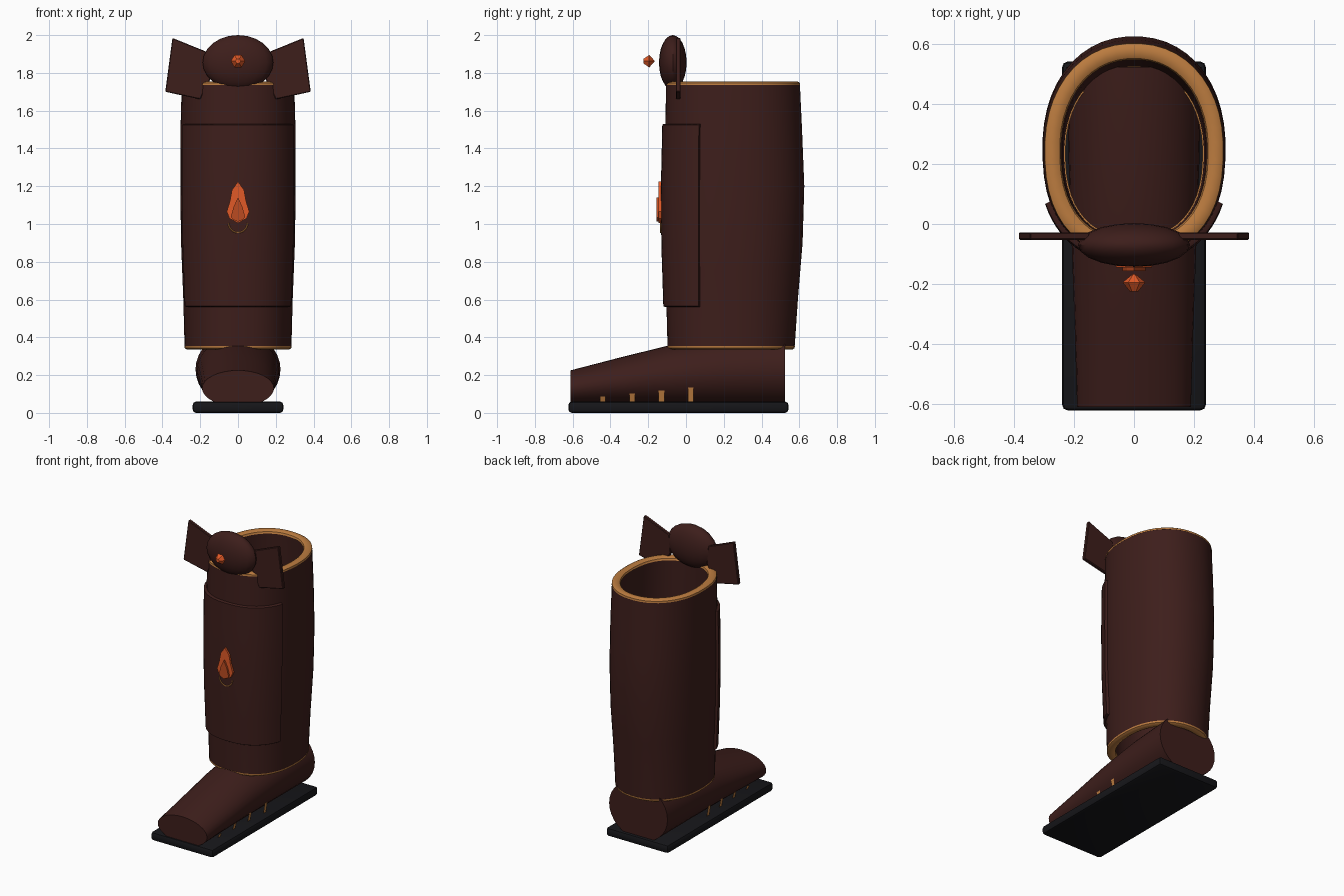
import bpy, bmesh, math
from mathutils import Vector

if "Cube" in bpy.data.objects:
    bpy.data.objects.remove(bpy.data.objects["Cube"])


def material(name, rgb):
    m = bpy.data.materials.new(name)
    m.diffuse_color = (*rgb, 1)
    m.use_nodes = True
    m.node_tree.nodes["Principled BSDF"].inputs["Base Color"].default_value = m.diffuse_color
    return m


LEATHER = material("leather", (0.047, 0.013, 0.011))
GOLD = material("gold", (0.50, 0.20, 0.05))
ORANGE = material("orange", (0.75, 0.10, 0.02))
EMBER = material("ember", (0.50, 0.07, 0.015))
RUBBER = material("rubber", (0.008, 0.008, 0.010))


def finish(name, bm, mat, smooth=35):
    bmesh.ops.recalc_face_normals(bm, faces=bm.faces)
    me = bpy.data.meshes.new(name)
    bm.to_mesh(me)
    bm.free()
    ob = bpy.data.objects.new(name, me)
    bpy.context.collection.objects.link(ob)
    me.materials.append(mat)
    if smooth:
        bpy.ops.object.select_all(action='DESELECT')
        ob.select_set(True)
        bpy.context.view_layer.objects.active = ob
        bpy.ops.object.shade_smooth_by_angle(angle=math.radians(smooth))
    return ob


def loft(name, rings, mat, wrap=False, caps=False, smooth=35):
    """Skin closed rings of equal point count; wrap joins last ring to first."""
    bm = bmesh.new()
    rows = [[bm.verts.new(p) for p in r] for r in rings]
    n = len(rows[0])
    pairs = list(zip(rows, rows[1:])) + ([(rows[-1], rows[0])] if wrap else [])
    for a, b in pairs:
        for i in range(n):
            j = (i + 1) % n
            bm.faces.new((a[i], a[j], b[j], b[i]))
    if caps:
        bm.faces.new(rows[0])
        bm.faces.new(rows[-1])
    return finish(name, bm, mat, smooth)


def extrude_outline(name, pts, y0, y1, mat, bevel=0.0):
    """Flat x-z outline given thickness along y."""
    ob = loft(name, [[(x, y, z) for x, z in pts] for y in (y0, y1)], mat, caps=True, smooth=0)
    if bevel:
        b = ob.modifiers.new("bevel", 'BEVEL')
        b.width = bevel
    return ob


# Shaft cross-section: (z, half width, front y, back y)
SHAFT = [(0.335, 0.283, -0.098, 0.575), (0.60, 0.29, -0.105, 0.593), (0.90, 0.302, -0.115, 0.618),
         (1.20, 0.306, -0.117, 0.627), (1.50, 0.305, -0.11, 0.615), (1.755, 0.298, -0.106, 0.603)]


def section(z):
    for a, b in zip(SHAFT, SHAFT[1:]):
        if z <= b[0] + 1e-6:
            t = (z - a[0]) / (b[0] - a[0])
            return [a[k] + (b[k] - a[k]) * t for k in (1, 2, 3)]


def shaft_point(ang, z, off=0.0):
    rx, yf, yb = section(z)
    cy, ry = (yf + yb) / 2, (yb - yf) / 2 + off
    c, s = math.cos(ang), math.sin(ang)
    e = 2 / (2.4 if s < 0 else 2.15)
    return ((rx + off) * math.copysign(abs(c) ** e, c), cy + ry * math.copysign(abs(s) ** e, s), z)


def shaft_ring(z, off=0.0, n=48):
    return [shaft_point(2 * math.pi * (i + 0.5) / n, z, off) for i in range(n)]


# Hollow shaft, open at both ends
zs = [0.345, 0.60, 0.75, 0.90, 1.05, 1.20, 1.35, 1.50, 1.74]
loft("shaft", [shaft_ring(z) for z in zs] + [shaft_ring(z, -0.05) for z in reversed(zs)], LEATHER, wrap=True)

# Gold rims at both ends
for name, base, end in (("top_rim", 1.735, 1.755), ("bottom_rim", 0.355, 0.335)):
    mid = base + (end - base) * 0.6
    prof = [(base, 0.001), (mid, 0.0), (end, -0.012), (end, -0.036), (mid, -0.05), (base, -0.055)]
    loft(name, [shaft_ring(z, o) for z, o in prof], GOLD, wrap=True)

# Raised wrap panel round the front of the shaft
N = 28
a0, a1 = math.radians(180 + 25), math.radians(360 - 25)
rings = []
for i in range(N + 1):
    a = a0 + (a1 - a0) * i / N
    rows = [0.565 + 0.96 * k / 6 for k in range(7)]
    rings.append([shaft_point(a, 0.56, 0.008)] + [shaft_point(a, z, 0.016) for z in rows]
                 + [shaft_point(a, 1.53, 0.008)]
                 + [shaft_point(a, z, -0.02) for z in (1.53, 0.56)])
loft("front_panel", rings, LEATHER, caps=True)

# Foot: ellipses along y, (y, half width, bottom z, top z)
FOOT = [(-0.612, 0.190, 0.035, 0.225), (-0.35, 0.198, 0.032, 0.293), (-0.10, 0.207, 0.03, 0.355),
        (0.20, 0.218, 0.03, 0.405), (0.525, 0.225, 0.03, 0.43)]
loft("foot", [[(w * math.cos(t), y, (b + h) / 2 + (h - b) / 2 * math.sin(t))
               for t in (2 * math.pi * i / 32 for i in range(32))]
              for y, w, b, h in FOOT], LEATHER, caps=True)

# Sole
bm = bmesh.new()
bmesh.ops.create_cube(bm, size=1)
bmesh.ops.scale(bm, vec=(0.48, 1.165, 0.06), verts=bm.verts)
bmesh.ops.translate(bm, vec=(0, -0.04, 0.03), verts=bm.verts)
bmesh.ops.bevel(bm, geom=bm.edges[:], offset=0.018, segments=2, affect='EDGES', profile=0.5)
finish("sole", bm, RUBBER)

# Gold stitches leaning against the foot sides
for k, (y, top, x) in enumerate([(-0.44, 0.088, 0.172), (-0.285, 0.102, 0.178),
                                 (-0.13, 0.118, 0.186), (0.025, 0.134, 0.199)]):
    for side, s in (("right", 1), ("left", -1)):
        bm = bmesh.new()
        bm.faces.new([bm.verts.new(p) for p in (
            (s * (x - 0.012), y - 0.015, 0.055), (s * (x - 0.012), y + 0.015, 0.055),
            (s * x, y + 0.015, top), (s * x, y - 0.015, top))])
        finish(f"stitch_{side}_{k}", bm, GOLD, 0)


# Flame emblem: two layered flames and a gold arc
def mirrored(half):
    return half + [(-x, z) for x, z in reversed(half) if x > 0]


extrude_outline("flame_outer", mirrored([(0, 1.225), (0.032, 1.18), (0.043, 1.12), (0.06, 1.065),
                                         (0.045, 1.03), (0, 1.005)]), -0.145, -0.125, ORANGE)
extrude_outline("flame_inner", mirrored([(0, 1.14), (0.024, 1.09), (0.038, 1.035), (0.02, 1.02),
                                         (0, 1.012)]), -0.157, -0.14, EMBER)
arc = []
for i in range(17):
    t = math.pi + math.pi * i / 16
    arc.append([((0.05 + 0.004 * math.cos(p)) * math.cos(t), -0.134 + 0.004 * math.sin(p),
                 1.005 + (0.05 + 0.004 * math.cos(p)) * math.sin(t))
                for p in (2 * math.pi * j / 6 for j in range(6))])
loft("flame_arc", arc, GOLD, caps=True)

# Ornament at the top: flattened knot with two wings
bm = bmesh.new()
bmesh.ops.create_uvsphere(bm, u_segments=20, v_segments=12, radius=1)
bmesh.ops.scale(bm, vec=(0.187, 0.073, 0.145), verts=bm.verts)
bmesh.ops.translate(bm, vec=(0, -0.07, 1.855), verts=bm.verts)
finish("knot", bm, LEATHER)
WING = [(0.347, 1.985), (0.15, 1.905), (0.14, 1.78), (0.20, 1.66), (0.385, 1.70)]
for side, s in (("right", 1), ("left", -1)):
    extrude_outline(f"wing_{side}", [(s * x, z) for x, z in WING], -0.053, -0.028, LEATHER, 0.004)

# Faceted gem in front of the knot
loft("gem", [[(r * math.cos(math.pi * i / 3), y, 1.862 + r * math.sin(math.pi * i / 3)) for i in range(6)]
             for y, r in ((-0.225, 0.014), (-0.195, 0.038), (-0.167, 0.004))], ORANGE, caps=True, smooth=0)
